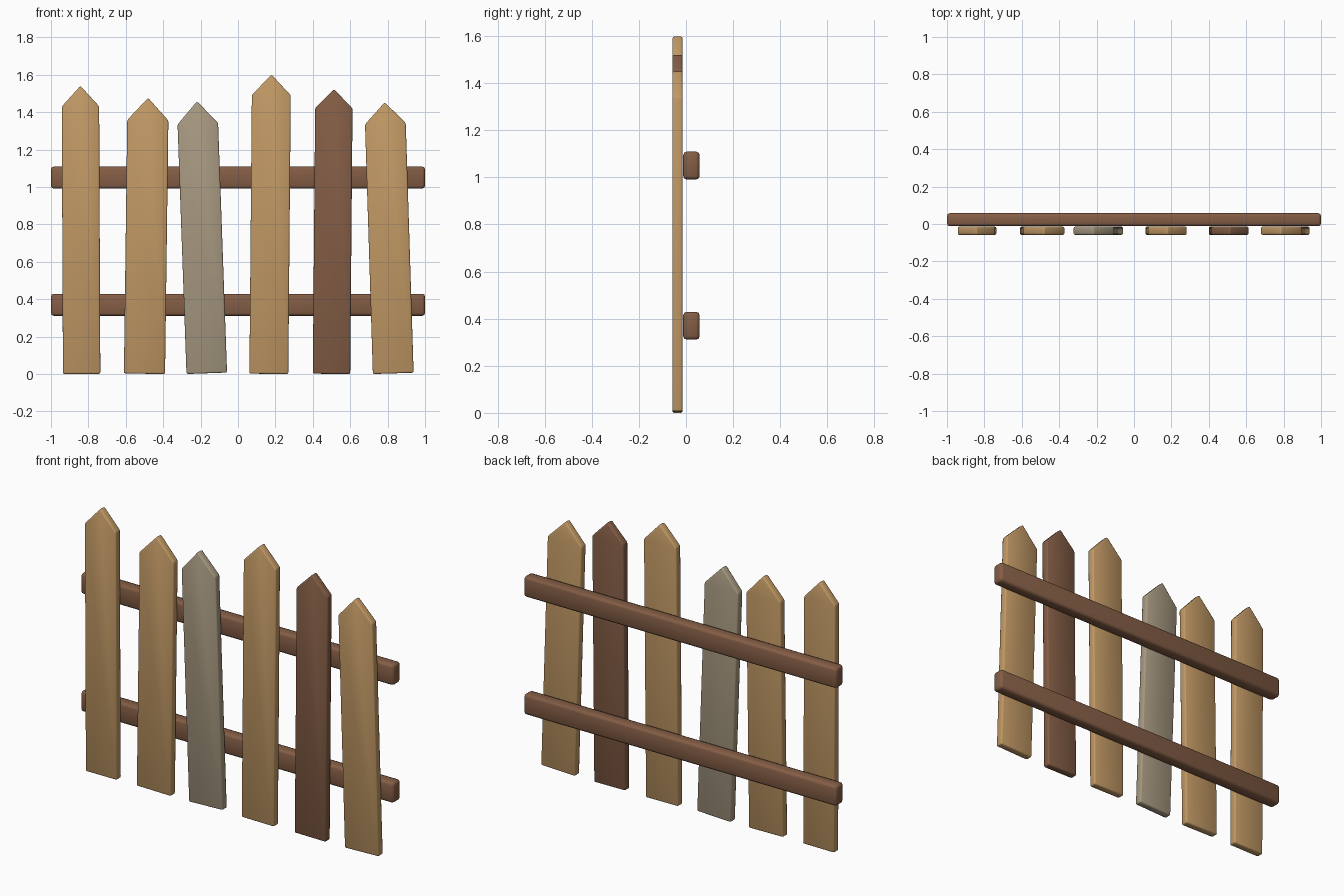
import bpy, bmesh, math
from mathutils import Matrix

cube = bpy.data.objects.get("Cube")
if cube:
    bpy.data.objects.remove(cube, do_unlink=True)


def material(name, rgb):
    mat = bpy.data.materials.new(name)
    mat.use_nodes = True
    color = (*rgb, 1)
    mat.diffuse_color = color
    mat.node_tree.nodes["Principled BSDF"].inputs["Base Color"].default_value = color
    return mat


tan = material("tan_wood", (0.54, 0.32, 0.13))
brown = material("brown_wood", (0.23, 0.11, 0.06))
grey = material("weathered_wood", (0.39, 0.32, 0.22))


def board(name, outline, y_front, y_back, mat, bevel, segments):
    """Extrude an x/z outline along y and round its edges."""
    bm = bmesh.new()
    face = bm.faces.new([bm.verts.new((x, y_front, z)) for x, z in outline])
    extruded = bmesh.ops.extrude_face_region(bm, geom=[face])["geom"]
    verts = [v for v in extruded if isinstance(v, bmesh.types.BMVert)]
    bmesh.ops.translate(bm, verts=verts, vec=(0, y_back - y_front, 0))
    bmesh.ops.recalc_face_normals(bm, faces=bm.faces)
    mesh = bpy.data.meshes.new(name)
    bm.to_mesh(mesh)
    bm.free()
    mesh.materials.append(mat)
    obj = bpy.data.objects.new(name, mesh)
    bpy.context.collection.objects.link(obj)
    mod = obj.modifiers.new("soft_edges", "BEVEL")
    mod.width, mod.segments = bevel, segments
    bpy.ops.object.select_all(action="DESELECT")
    obj.select_set(True)
    bpy.context.view_layer.objects.active = obj
    bpy.ops.object.modifier_apply(modifier=mod.name)
    bpy.ops.object.shade_smooth_by_angle(angle=math.radians(50))
    return obj


# Horizontal rails behind the pickets
for name, z in (("lower_rail", 0.37), ("upper_rail", 1.05)):
    outline = [(-1, z - 0.059), (1, z - 0.059), (1, z + 0.059), (-1, z + 0.059)]
    board(name, outline, -0.012, 0.058, brown, 0.015, 2)

# Pointed pickets: base x, width, shoulder height, tip height, lean in degrees, wood
pickets = [
    (-0.836, 0.2, 1.43, 1.54, -0.25, tan),
    (-0.5, 0.22, 1.355, 1.475, 0.75, tan),
    (-0.167, 0.217, 1.335, 1.455, -2.05, grey),
    (0.165, 0.208, 1.49, 1.6, 0.5, tan),
    (0.5, 0.2, 1.42, 1.522, 0.5, brown),
    (0.83, 0.218, 1.335, 1.45, -1.8, tan),
]
for i, (x, width, shoulder, tip, lean, mat) in enumerate(pickets, 1):
    h = width / 2
    outline = [(-h, 0), (h, 0), (h, shoulder), (0, tip), (-h, shoulder)]
    obj = board(f"picket_{i}", outline, -0.058, -0.014, mat, 0.008, 2)
    lift = h * math.sin(math.radians(abs(lean)))
    obj.data.transform(Matrix.Translation((x, 0, lift))
                       @ Matrix.Rotation(math.radians(lean), 4, "Y"))
